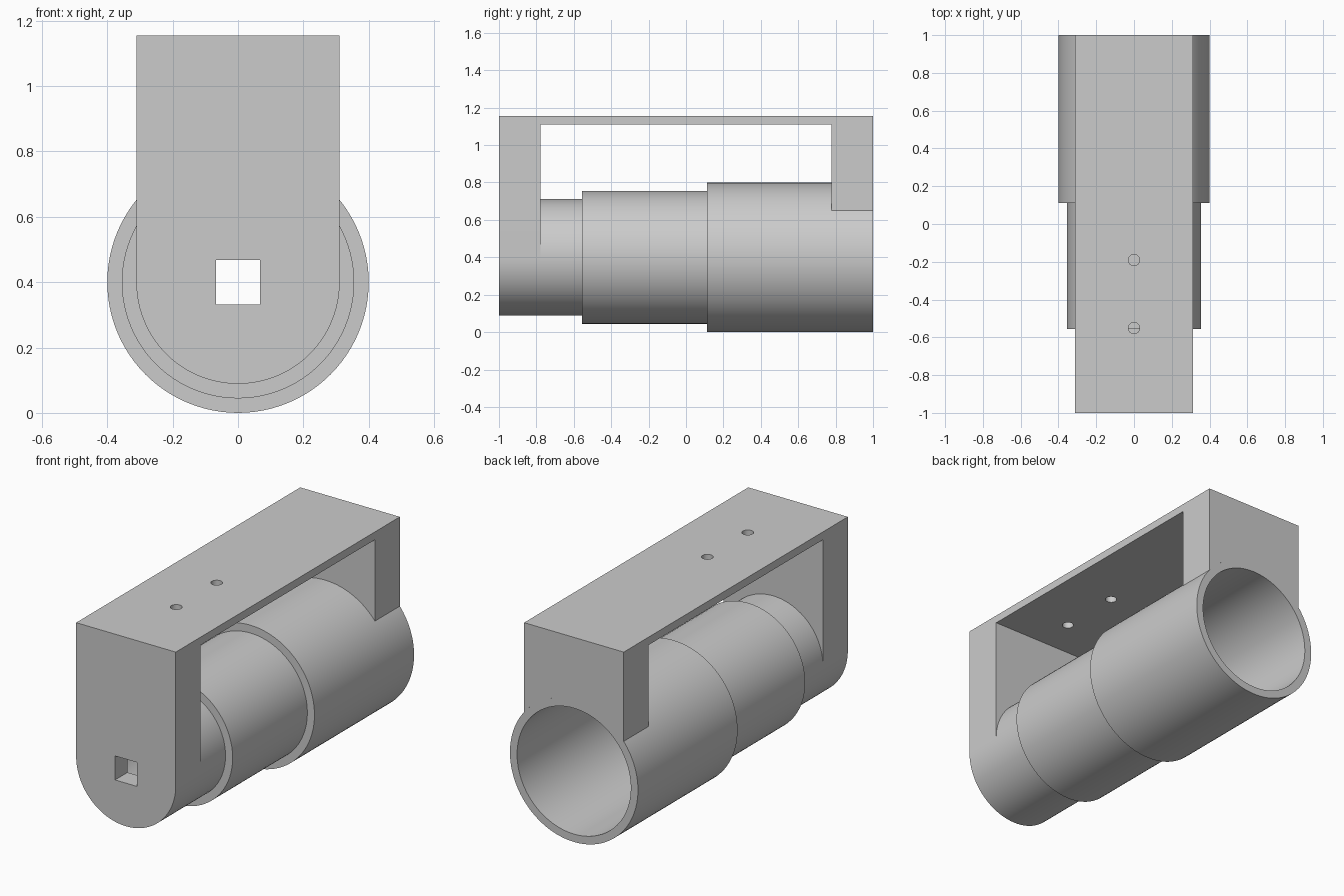
import bpy
import bmesh
from math import pi, cos, sin, acos
from mathutils import Matrix

cube = bpy.data.objects.get("Cube")
if cube:
    bpy.data.objects.remove(cube, do_unlink=True)

S = 1 / 45        # design unit: the body is 90 units long
AXIS = 18         # height of the tube axis
HALF = 14         # half width of the bracket
TOP = 52
SEG = 96

grey = bpy.data.materials.new("plain grey")
grey.use_nodes = True
grey.diffuse_color = (0.6, 0.6, 0.6, 1)
grey.node_tree.nodes["Principled BSDF"].inputs["Base Color"].default_value = (0.6, 0.6, 0.6, 1)


def finish(name, bm):
    bmesh.ops.recalc_face_normals(bm, faces=bm.faces)
    bmesh.ops.scale(bm, vec=(S, S, S), verts=bm.verts)
    mesh = bpy.data.meshes.new(name)
    bm.to_mesh(mesh)
    bm.free()
    mesh.materials.append(grey)
    obj = bpy.data.objects.new(name, mesh)
    bpy.context.collection.objects.link(obj)
    return obj


def prism(name, outline, y0, y1):
    """Extrude an (x, z) outline along y."""
    bm = bmesh.new()
    face = bm.faces.new([bm.verts.new((x, y0, z)) for x, z in outline])
    ext = bmesh.ops.extrude_face_region(bm, geom=[face])
    moved = [v for v in ext["geom"] if isinstance(v, bmesh.types.BMVert)]
    bmesh.ops.translate(bm, vec=(0, y1 - y0, 0), verts=moved)
    return finish(name, bm)


def lathe(name, profile):
    """Revolve a closed (y, radius) profile around the tube axis."""
    bm = bmesh.new()
    rings = []
    for i in range(SEG):
        a = 2 * pi * i / SEG
        rings.append([bm.verts.new((r * cos(a), y, AXIS + r * sin(a))) for y, r in profile])
    n = len(profile)
    for i in range(SEG):
        a, b = rings[i], rings[(i + 1) % SEG]
        for j in range(n):
            k = (j + 1) % n
            bm.faces.new((a[j], a[k], b[k], b[j]))
    return finish(name, bm)


def rect(x, z0, z1):
    return [(-x, z0), (x, z0), (x, z1), (-x, z1)]


def arc(r, a0, a1, steps):
    angles = [a0 + (a1 - a0) * i / steps for i in range(steps + 1)]
    return [(r * cos(a), AXIS + r * sin(a)) for a in angles]


def cut(obj, cutter):
    mod = obj.modifiers.new("cut", "BOOLEAN")
    mod.operation = "DIFFERENCE"
    mod.solver = "EXACT"
    mod.object = cutter
    bpy.context.view_layer.objects.active = obj
    bpy.ops.object.modifier_apply(modifier=mod.name)
    bpy.data.objects.remove(cutter, do_unlink=True)


# Telescoping tube, stepped outside and inside
tube = lathe("stepped_tube", [
    (-35, 14), (-25, 14), (-25, 16), (5, 16), (5, 18), (45, 18),
    (45, 16), (9, 16), (9, 14), (-21, 14), (-21, 12), (-35, 12)])

# Round-bottomed front end with a square hole and a blind bore behind it
front = prism("front_end_block",
              [(-HALF, TOP)] + arc(HALF, pi, 2 * pi, SEG // 2) + [(HALF, TOP)], -45, -35)
cut(front, prism("bore_cutter", arc(12, 0, 2 * pi, SEG)[:-1], -40, -30))
cut(front, prism("square_cutter", rect(3.05, AXIS - 3.05, AXIS + 3.05), -50, -38))

# Rear end block, saddled on the tube
a = acos(HALF / 18)
rear = prism("rear_end_block",
             [(HALF, TOP)] + arc(18, a, pi - a, 28) + [(-HALF, TOP)], 35, 45)

# Top plate with two screw holes
plate = prism("top_plate", rect(HALF, TOP - 2, TOP), -35, 35)
for y in (-8.6, -24.8):
    bm = bmesh.new()
    bmesh.ops.create_cone(bm, cap_ends=True, segments=32, radius1=1.35, radius2=1.35,
                          depth=8, matrix=Matrix.Translation((0, y, TOP - 1)))
    cut(plate, finish("screw_hole_cutter", bm))

# Smooth curved walls, keep edges crisp
bpy.ops.object.select_all(action="DESELECT")
for obj in (tube, front, rear, plate):
    obj.select_set(True)
bpy.context.view_layer.objects.active = tube
bpy.ops.object.shade_smooth_by_angle(angle=pi / 6)
